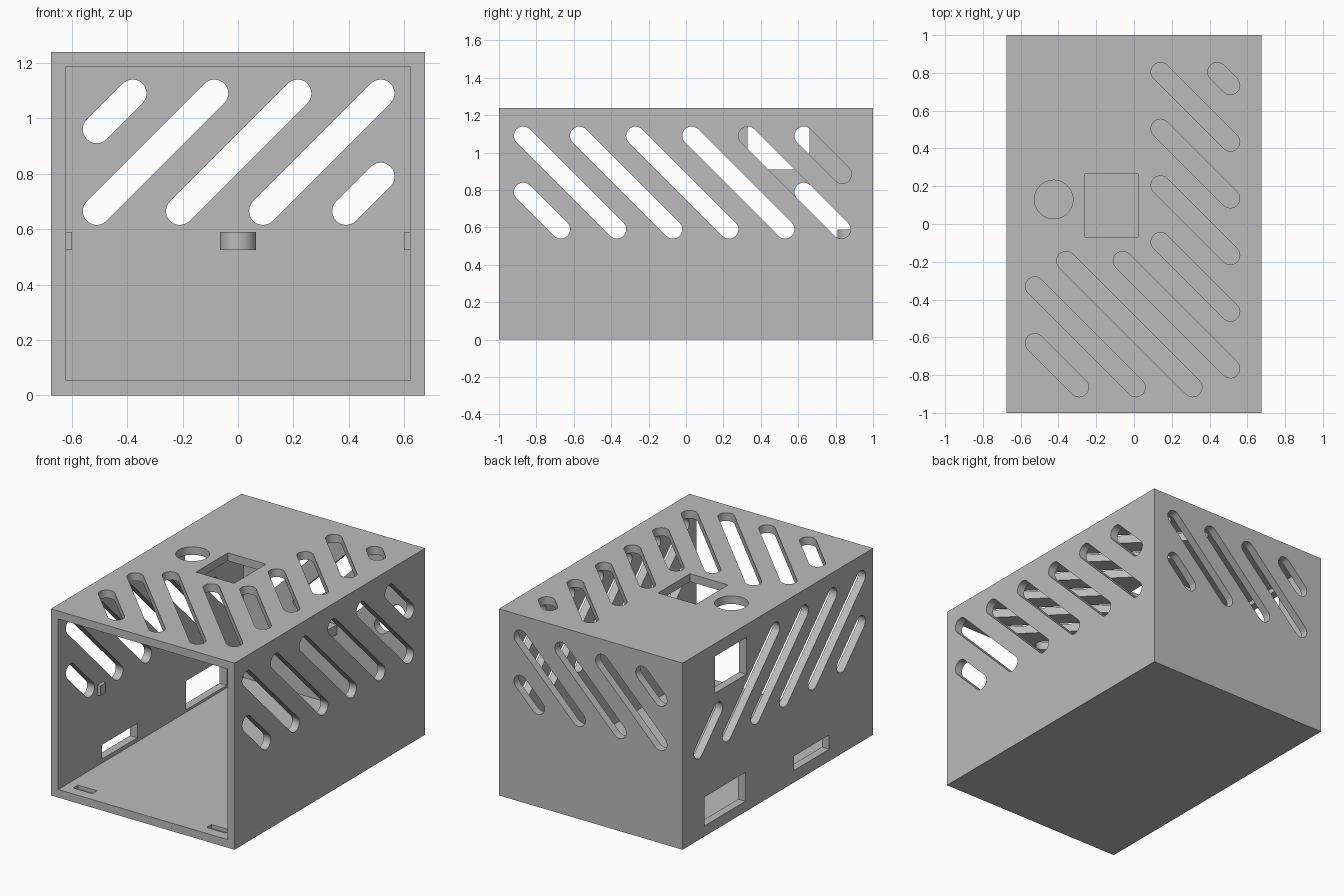
import bpy, bmesh
from math import pi, cos, sin, atan2, radians
from mathutils import Vector

cube = bpy.data.objects.get("Cube")
if cube:
    bpy.data.objects.remove(cube, do_unlink=True)

W, L, H = 0.675, 1.0, 1.24       # half width, half length, height
T = 0.0535                       # wall thickness
R = 0.05                         # vent slot radius

grey = bpy.data.materials.new("plain grey")
grey.use_nodes = True
grey.diffuse_color = (0.5, 0.5, 0.5, 1)
grey.node_tree.nodes["Principled BSDF"].inputs["Base Color"].default_value = (0.5, 0.5, 0.5, 1)

# Maps (u, v, depth) onto an axis: side panels use (y, z), back (x, z), top (x, y)
PLACE = {
    "x": lambda u, v, d: Vector((d, u, v)),
    "y": lambda u, v, d: Vector((u, d, v)),
    "z": lambda u, v, d: Vector((u, v, d)),
}


def rect(u0, u1, v0, v1):
    return [(u0, v0), (u1, v0), (u1, v1), (u0, v1)]


def arc(u, v, r, start, end, steps):
    return [(u + r * cos(start + (end - start) * i / steps),
             v + r * sin(start + (end - start) * i / steps)) for i in range(steps + 1)]


def slot(a, b):
    t = atan2(b[1] - a[1], b[0] - a[0])
    return arc(*b, R, t - pi / 2, t + pi / 2, 12) + arc(*a, R, t + pi / 2, t + 3 * pi / 2, 12)


def prism(bm, outline, axis, lo, hi):
    face = bm.faces.new([bm.verts.new(PLACE[axis](u, v, lo)) for u, v in outline])
    new = bmesh.ops.extrude_face_region(bm, geom=[face], use_keep_orig=True)["geom"]
    for vert in (g for g in new if isinstance(g, bmesh.types.BMVert)):
        vert.co += PLACE[axis](0, 0, hi - lo)


def make(name, prisms):
    bm = bmesh.new()
    for p in prisms:
        prism(bm, *p)
    bmesh.ops.recalc_face_normals(bm, faces=bm.faces)
    mesh = bpy.data.meshes.new(name)
    bm.to_mesh(mesh)
    bm.free()
    mesh.materials.append(grey)
    obj = bpy.data.objects.new(name, mesh)
    bpy.context.collection.objects.link(obj)
    return obj


# Depth ranges that pass through one panel only
LEFT = ("x", W - T - 0.02, W + 0.02)
RIGHT = ("x", -W - 0.02, -W + T + 0.02)
BACK = ("y", L - T - 0.02, L + 0.02)
TOP = ("z", H - T - 0.02, H + 0.02)

# Side vents
openings = []
low, mid, high = 0.59, 0.79, 1.09
shared = [slot((y, high), (y + 0.5, low)) for y in (-0.87, -0.57, -0.27, 0.03)]
shared.append(slot((-0.87, mid), (-0.67, low)))
for side in (LEFT, RIGHT):
    openings += [(s, *side) for s in shared]
openings.append((slot((0.33, high), (0.83, low)), *LEFT))
openings.append((slot((0.63, high), (0.835, 0.885)), *LEFT))
openings.append((slot((0.63, mid), (0.83, low)), *RIGHT))

# Connector windows in the right wall
for window in (rect(0.33, 0.66, 0.91, 1.155), rect(0.34, 0.77, 0.07, 0.262),
               rect(-0.54, -0.17, 0.08, 0.175)):
    openings.append((window, *RIGHT))

# Back vents
for a, b in (((-0.51, 0.96), (-0.38, 1.09)), ((-0.51, 0.665), (-0.085, 1.09)),
             ((-0.21, 0.665), (0.215, 1.09)), ((0.09, 0.665), (0.515, 1.09)),
             ((0.39, 0.665), (0.515, 0.79))):
    openings.append((slot(a, b), *BACK))

# Top vents: a column along the left, then longer ones at the front
for y in (0.805, 0.505, 0.205, -0.095):
    openings.append((slot((0.14, y), (0.51, y - 0.37)), *TOP))
for a, b in (((0.44, 0.805), (0.51, 0.735)), ((-0.06, -0.195), (0.51, -0.765)),
             ((-0.36, -0.195), (0.31, -0.865)), ((-0.525, -0.33), (0.01, -0.865)),
             ((-0.525, -0.63), (-0.29, -0.865))):
    openings.append((slot(a, b), *TOP))

# Round and square top openings
openings.append((arc(-0.425, 0.13, 0.102, 0, 2 * pi, 40)[:-1], *TOP))
openings.append((rect(-0.26, 0.02, -0.07, 0.265), *TOP))

# Shell, hollowed and pierced
shell = make("case_shell", [(rect(-W, W, -L, L), "z", 0, H)])
cavity = make("cavity_cutter",
              [(rect(-W + T, W - T, T, H - T), "y", -L - 0.1, L - T)])
pierce = make("openings_cutter", openings)
recess = make("recess_cutter", [(rect(x - 0.07, x + 0.07, -0.93, -0.88), "z", T - 0.025, T + 0.02)
                                for x in (-0.49, 0.49)])
cutters = (cavity, pierce, recess)
for cutter in cutters:
    cutter.hide_render = True
    mod = shell.modifiers.new(cutter.name, "BOOLEAN")
    mod.operation = "DIFFERENCE"
    mod.solver = "EXACT"
    mod.object = cutter
bpy.context.view_layer.update()
result = shell.evaluated_get(bpy.context.evaluated_depsgraph_get())
shell_mesh = bpy.data.meshes.new_from_object(result)
shell.modifiers.clear()
shell.data = shell_mesh
for cutter in cutters:
    bpy.data.objects.remove(cutter, do_unlink=True)

# Small inner tabs: one rounded post at the back, one nub on each side
tab_z = (0.525, 0.59)
post = make("back_post", [([(0.065, L - 0.03)] + arc(0, 0.875, 0.065, 0, -pi, 16)
                           + [(-0.065, L - 0.03)], "z", *tab_z)])
inner = W - T
nubs = [make(name, [(rect(-0.59, -0.53, *tab_z), "x", *sorted((s * (inner - 0.022), s * (inner + 0.02))))])
        for name, s in (("left_nub", 1), ("right_nub", -1))]

# Smooth the round ends, keep corners crisp
bpy.ops.object.select_all(action="DESELECT")
for obj in (shell, post, *nubs):
    obj.select_set(True)
bpy.context.view_layer.objects.active = shell
bpy.ops.object.shade_smooth_by_angle(angle=radians(30))
